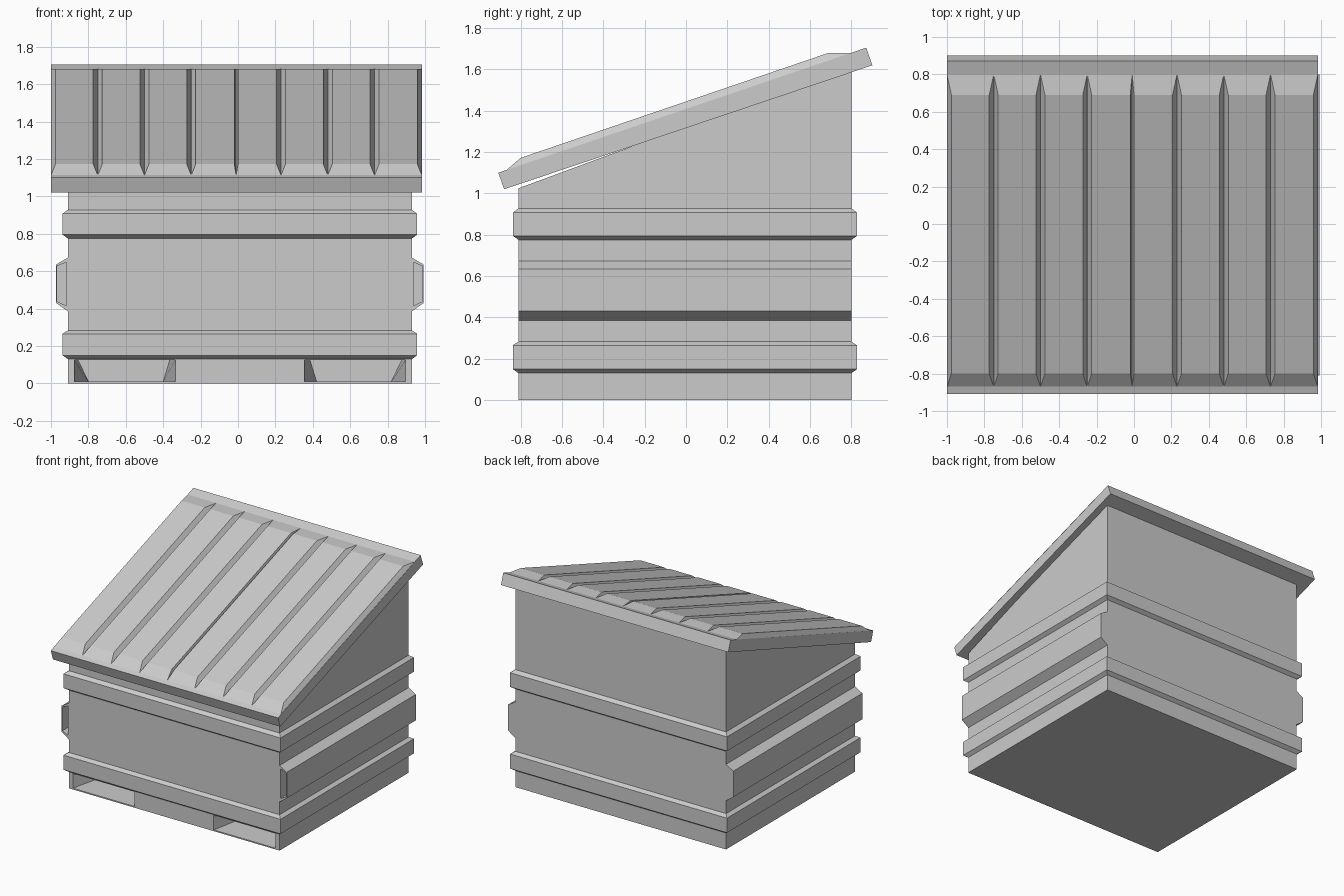
import bpy, bmesh

if "Cube" in bpy.data.objects:
    bpy.data.objects.remove(bpy.data.objects["Cube"])

CX = 0.01                       # body is slightly off the lid centre
HALF = 0.92                     # body half width
Y0, Y1 = -0.81, 0.80            # body front and back


def loft(name, loops):
    """Closed flat-faced solid skinned through a list of matching point loops."""
    bm = bmesh.new()
    rings = [[bm.verts.new(p) for p in loop] for loop in loops]
    n = len(rings[0])
    for a, b in zip(rings, rings[1:]):
        for i in range(n):
            j = (i + 1) % n
            bm.faces.new((a[i], a[j], b[j], b[i]))
    bm.faces.new(rings[0])
    bm.faces.new(rings[-1])
    bmesh.ops.recalc_face_normals(bm, faces=bm.faces)
    mesh = bpy.data.meshes.new(name)
    bm.to_mesh(mesh)
    bm.free()
    ob = bpy.data.objects.new(name, mesh)
    bpy.context.collection.objects.link(ob)
    return ob


def along_x(name, profile, x0, x1):
    return loft(name, [[(x, y, z) for y, z in profile] for x in (x0, x1)])


def along_y(name, profile, y0, y1):
    return loft(name, [[(x, y, z) for x, z in profile] for y in (y0, y1)])


def cut(ob, cutter):
    cutter.hide_render = True
    mod = ob.modifiers.new("pocket", "BOOLEAN")
    mod.operation, mod.object, mod.solver = "DIFFERENCE", cutter, "EXACT"
    bpy.context.view_layer.objects.active = ob
    bpy.ops.object.modifier_apply(modifier=mod.name)
    bpy.data.objects.remove(cutter)


# Bin body with sloping top
body = along_x("bin_body", [(Y0, 0), (Y1, 0), (Y1, 1.62), (Y0, 1.025)],
               CX - HALF, CX + HALF)

# Fork pockets in the lower front, tapering towards the back
for s in (-1, 1):
    def pocket_loop(y, top, bottom):
        pts = [(top[0], 0.125), (top[1], 0.125), (bottom[1], 0.01), (bottom[0], 0.01)]
        return [(CX + s * x, y, z) for x, z in pts]
    cut(body, loft("fork_cutter", [
        pocket_loop(Y0 - 0.001, (0.345, 0.885), (0.345, 0.885)),
        pocket_loop(Y0 + 0.32, (0.375, 0.865), (0.41, 0.81))]))

# Bevelled bands all around the body
for name, heights in (("lower_band", (0.13, 0.15, 0.265, 0.283)),
                      ("upper_band", (0.775, 0.795, 0.907, 0.928))):
    loops = []
    for z, g in zip(heights, (0, 0.028, 0.028, 0)):
        xa, xb, ya, yb = CX - HALF - g, CX + HALF + g, Y0 - g, Y1 + g
        loops.append([(xa, ya, z), (xb, ya, z), (xb, yb, z), (xa, yb, z)])
    loft(name, loops)

# Lifting rails on both sides, hollow at the front end
for s, side in ((-1, "left"), (1, "right")):
    outer = [(0.92, 0.385), (0.983, 0.43), (0.983, 0.635), (0.92, 0.672)]
    inner = [(0.927, 0.415), (0.977, 0.438), (0.977, 0.627), (0.927, 0.648)]
    rail = along_y(side + "_rail", [(CX + s * x, z) for x, z in outer], Y0, Y1)
    cut(rail, along_y("rail_cutter", [(CX + s * x, z) for x, z in inner],
                      Y0 - 0.01, Y0 + 0.3))

# Lid slab
along_x("lid", [(-0.908, 1.10), (-0.88, 1.02), (0.902, 1.62), (0.872, 1.705)],
        -1.0, 0.985)

# Raised lid panels, separated by V-shaped grooves
edges = [-1, -0.75, -0.5, -0.25, -0.01, 0.23, 0.48, 0.73, 0.983]
for i, (a, b) in enumerate(zip(edges, edges[1:])):
    ia = 0.01 if i == 4 else 0.024
    ib = 0.01 if i == 3 else 0.024
    loft("lid_panel", [
        [(a, -0.87, 1.112), (b, -0.87, 1.112), (b, 0.80, 1.68), (a, 0.80, 1.68)],
        [(a + ia, -0.80, 1.172), (b - ib, -0.80, 1.172),
         (b - ib, 0.69, 1.68), (a + ia, 0.69, 1.68)]])
